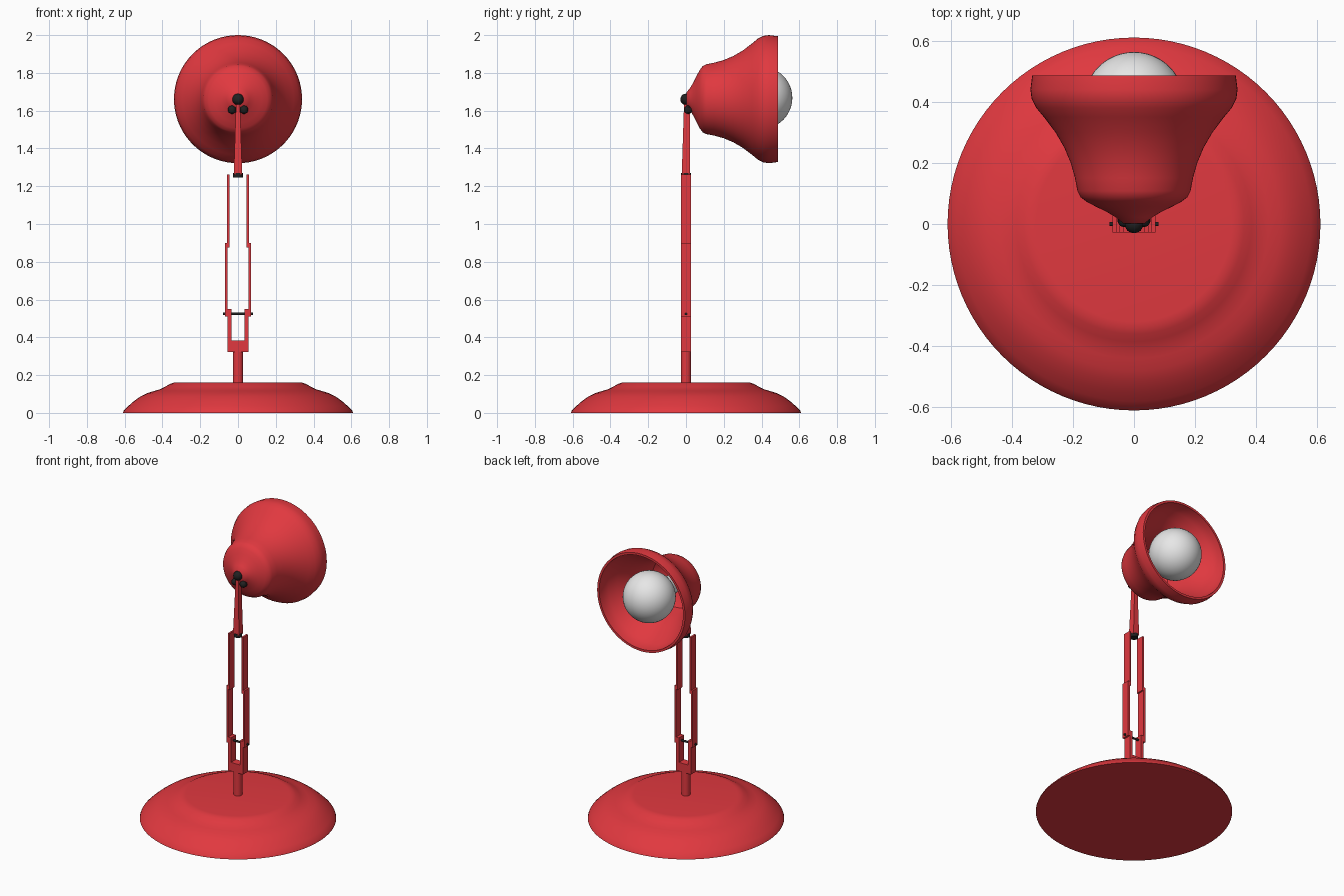
import bpy, bmesh, math
from mathutils import Matrix, Vector

if "Cube" in bpy.data.objects:
    bpy.data.objects.remove(bpy.data.objects["Cube"])


def material(name, rgb):
    m = bpy.data.materials.new(name)
    m.diffuse_color = (*rgb, 1)
    m.use_nodes = True
    m.node_tree.nodes["Principled BSDF"].inputs["Base Color"].default_value = m.diffuse_color
    return m


RED = material("red_paint", (0.75, 0.04, 0.05))
BLACK = material("black_metal", (0.015, 0.015, 0.015))
WHITE = material("white_glass", (0.8, 0.8, 0.8))


def finish(name, bm, mat, angle=40):
    bmesh.ops.recalc_face_normals(bm, faces=bm.faces)
    me = bpy.data.meshes.new(name)
    bm.to_mesh(me)
    bm.free()
    ob = bpy.data.objects.new(name, me)
    bpy.context.collection.objects.link(ob)
    me.materials.append(mat)
    bpy.ops.object.select_all(action='DESELECT')
    ob.select_set(True)
    bpy.context.view_layer.objects.active = ob
    bpy.ops.object.shade_smooth_by_angle(angle=math.radians(angle))
    return ob


def lathe(name, profile, mat, matrix=Matrix(), n=64):
    """Revolve (radius, height) points about z, then place with matrix."""
    bm = bmesh.new()
    rings = []
    for r, z in profile:
        if r == 0:
            rings.append([bm.verts.new((0, 0, z))] * n)
        else:
            rings.append([bm.verts.new((r * math.cos(2 * math.pi * i / n),
                                        r * math.sin(2 * math.pi * i / n), z)) for i in range(n)])
    for a, b in zip(rings, rings[1:]):
        for i in range(n):
            j = (i + 1) % n
            bm.faces.new(list(dict.fromkeys((a[i], a[j], b[j], b[i]))))
    bmesh.ops.transform(bm, matrix=matrix, verts=bm.verts)
    return finish(name, bm, mat)


def box(name, x, y, z, mat):
    bm = bmesh.new()
    bmesh.ops.create_cube(bm, size=1)
    for v in bm.verts:
        v.co = Vector([lo + (c + 0.5) * (hi - lo) for c, (lo, hi) in zip(v.co, (x, y, z))])
    return finish(name, bm, mat)


def pair(name, x0, x1, z0, z1):
    """Matching plates on the left and right side."""
    for side, s in (("left", -1), ("right", 1)):
        box(f"{name}_{side}", sorted((s * x0, s * x1)), (-0.027, 0.027), (z0, z1), RED)


def ball(name, loc, r, mat, n=24):
    bm = bmesh.new()
    bmesh.ops.create_uvsphere(bm, u_segments=n * 2, v_segments=n, radius=r,
                              matrix=Matrix.Translation(loc))
    return finish(name, bm, mat)


def rod(name, x0, x1, y, z, r, mat):
    """Short rod lying along x."""
    m = Matrix.Translation((0, y, z)) @ Matrix.Rotation(math.pi / 2, 4, 'Y')
    return lathe(name, [(0, x0), (r, x0), (r, x1), (0, x1)], mat, m, 20)


# Base and stem
lathe("base", [(0, 0), (0.61, 0), (0.605, 0.012), (0.58, 0.037), (0.55, 0.063), (0.515, 0.088),
               (0.48, 0.105), (0.44, 0.117), (0.41, 0.126), (0.385, 0.139), (0.36, 0.153),
               (0.34, 0.16), (0.32, 0.162), (0, 0.162)], RED, n=96)
lathe("stem", [(0, 0.15), (0.027, 0.15), (0.027, 0.33), (0, 0.33)], RED, n=24)

# Fork and double arm plates
box("fork_bridge", (-0.036, 0.036), (-0.027, 0.027), (0.322, 0.382), RED)
pair("fork_prong", 0.034, 0.056, 0.322, 0.55)
pair("lower_arm", 0.056, 0.07, 0.51, 0.90)
pair("upper_arm", 0.045, 0.057, 0.875, 1.262)
rod("lower_pin", -0.08, 0.08, 0, 0.524, 0.007, BLACK)

# Tapered neck with its joint parts
bm = bmesh.new()
bmesh.ops.create_cube(bm, size=1)
for v in bm.verts:
    top = v.co.z > 0
    v.co = Vector((v.co.x * (0.02 if top else 0.045),
                   v.co.y * (0.03 if top else 0.045) + (0.005 if top else 0),
                   1.65 if top else 1.262))
finish("neck", bm, RED)
lathe("neck_foot", [(0, 1.245), (0.026, 1.245), (0.026, 1.27), (0, 1.27)], BLACK, n=24)
ball("neck_ball", (0, 0, 1.66), 0.03, BLACK, 12)
rod("head_pin", -0.05, 0.05, 0.015, 1.605, 0.014, BLACK)
for s, side in ((-1, "left"), (1, "right")):
    ball(f"head_knob_{side}", (s * 0.032, 0.012, 1.605), 0.022, BLACK, 10)

# Bell shade, revolved about the forward axis, with an inner wall
face_back = Matrix.Translation((0, 0, 1.661)) @ Matrix.Rotation(-math.pi / 2, 4, 'X')
lathe("shade", [(0, 0), (0.035, 0.002), (0.06, 0.022), (0.09, 0.04), (0.125, 0.057),
                (0.155, 0.073), (0.175, 0.088), (0.185, 0.108), (0.193, 0.15), (0.207, 0.2),
                (0.228, 0.25), (0.257, 0.3), (0.295, 0.35), (0.32, 0.38), (0.335, 0.41),
                (0.339, 0.44), (0.333, 0.486), (0.318, 0.486), (0.315, 0.45), (0.302, 0.41),
                (0.27, 0.36), (0.235, 0.31), (0.205, 0.26), (0.185, 0.2), (0.17, 0.12),
                (0.12, 0.08), (0, 0.05)], RED, face_back, 72)

# Bulb and its neck
ball("bulb", (0, 0.398, 1.668), 0.165, WHITE)
lathe("bulb_neck", [(0, 0.06), (0.055, 0.06), (0.06, 0.17), (0.09, 0.27), (0, 0.27)],
      WHITE, face_back, 32)
